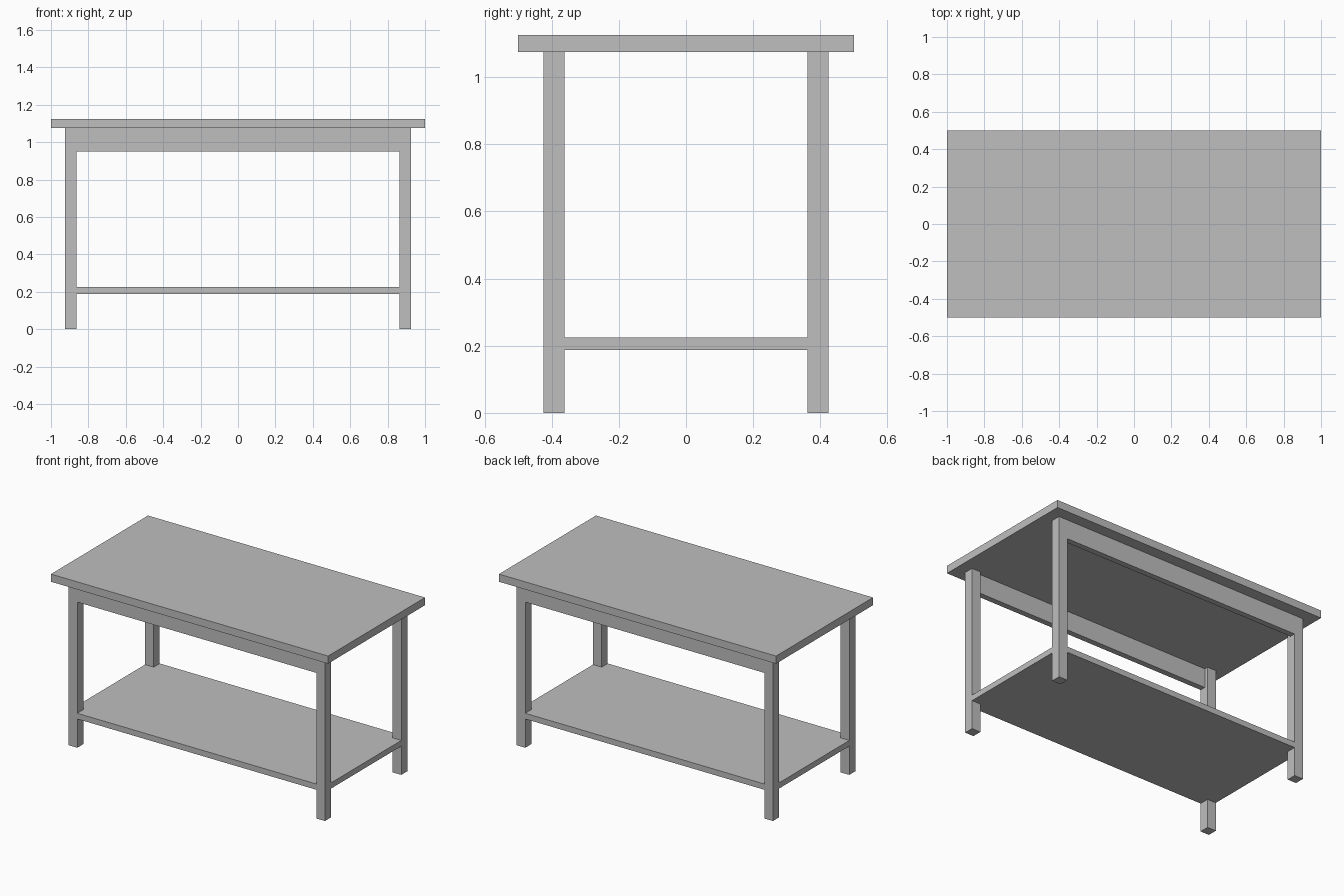
import bpy
import bmesh

cube = bpy.data.objects.get("Cube")
if cube:
    bpy.data.objects.remove(cube, do_unlink=True)

# One flat grey for the whole table
grey = bpy.data.materials.new("plain_grey")
grey.use_nodes = True
colour = (0.52, 0.52, 0.52, 1)
grey.diffuse_color = colour
grey.node_tree.nodes["Principled BSDF"].inputs["Base Color"].default_value = colour


def slab(name, outline, z0, z1):
    """Extrude a flat outline from z0 up to z1."""
    bm = bmesh.new()
    base = bm.faces.new([bm.verts.new((x, y, z0)) for x, y in outline])
    top = bmesh.ops.extrude_face_region(bm, geom=[base])["geom"]
    bmesh.ops.translate(bm, vec=(0, 0, z1 - z0),
                        verts=[v for v in top if isinstance(v, bmesh.types.BMVert)])
    bmesh.ops.recalc_face_normals(bm, faces=bm.faces)
    mesh = bpy.data.meshes.new(name)
    bm.to_mesh(mesh)
    bm.free()
    mesh.materials.append(grey)
    obj = bpy.data.objects.new(name, mesh)
    bpy.context.collection.objects.link(obj)
    return obj


def rect(x0, x1, y0, y1):
    return [(x0, y0), (x1, y0), (x1, y1), (x0, y1)]


# Leg frame: outer and inner faces of the legs
OX, OY = 0.925, 0.425
LEG = 0.0625
IX, IY = OX - LEG, OY - LEG
TOP_UNDER, TOP = 1.075, 1.125
APRON_DEPTH, APRON_THICK = 0.125, 0.0375

# Table top
slab("table_top", rect(-1, 1, -0.5, 0.5), TOP_UNDER, TOP)

# Four square legs, and an apron flush with the legs on each long side
for sy, end in ((-1, "front"), (1, "back")):
    for sx, side in ((-1, "right"), (1, "left")):
        slab(f"{end}_{side}_leg", rect(sx * IX, sx * OX, sy * IY, sy * OY), 0, TOP_UNDER)
    slab(f"{end}_apron", rect(-IX, IX, sy * (OY - APRON_THICK), sy * OY),
         TOP_UNDER - APRON_DEPTH, TOP_UNDER)

# Lower shelf, notched around the legs
notched = []
for sx, sy in ((1, 1), (-1, 1), (-1, -1), (1, -1)):
    corner = [(sx * OX, sy * IY), (sx * IX, sy * IY), (sx * IX, sy * OY)]
    notched += corner if sx * sy > 0 else corner[::-1]
slab("lower_shelf", notched, 0.1875, 0.225)
